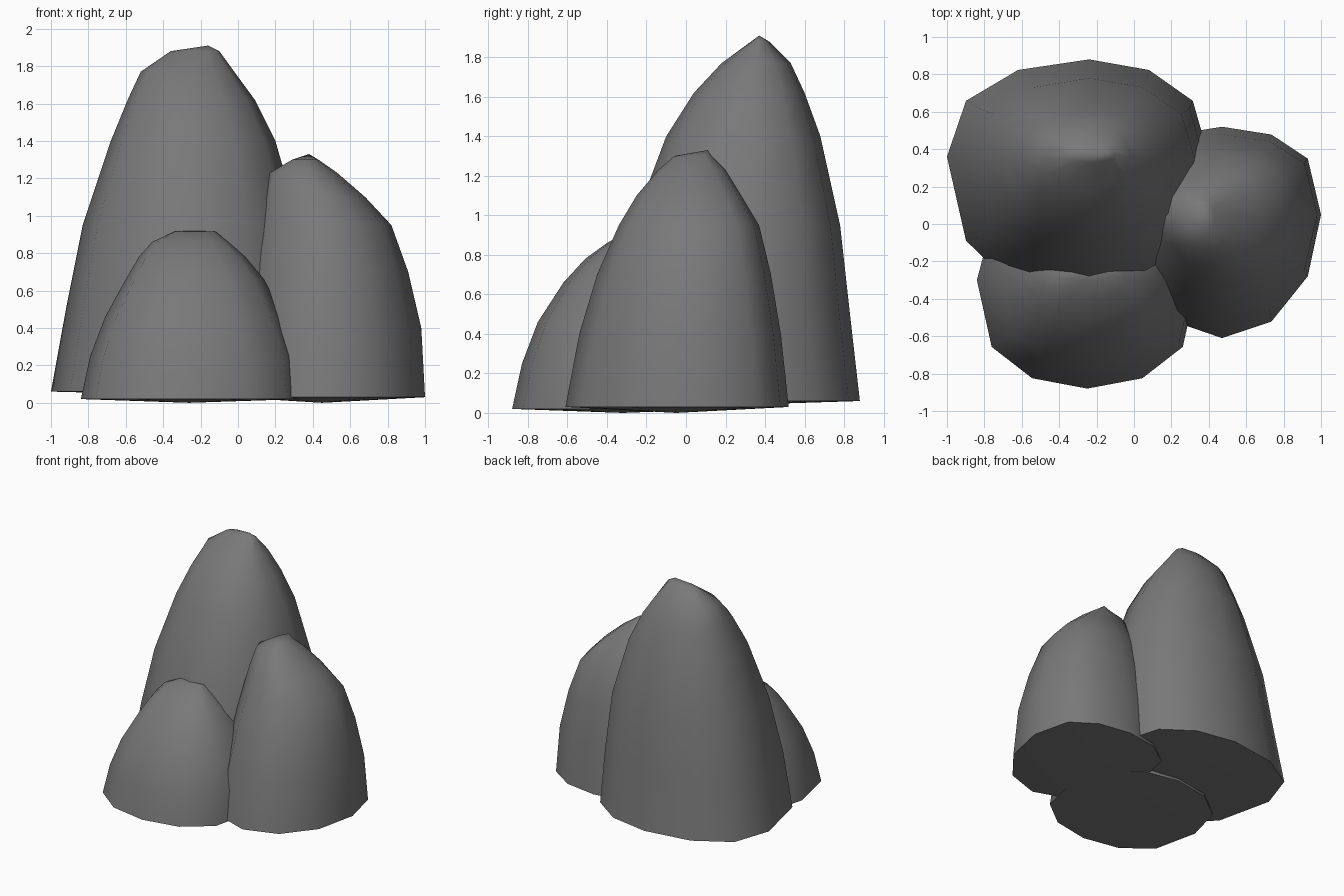
import bpy, bmesh, math

if "Cube" in bpy.data.objects:
    bpy.data.objects.remove(bpy.data.objects["Cube"])

SIDES = 12
grey = bpy.data.materials.new("dark_stone")
grey.diffuse_color = (0.19, 0.19, 0.19, 1)
grey.use_nodes = True
grey.node_tree.nodes["Principled BSDF"].inputs["Base Color"].default_value = grey.diffuse_color


def rock(name, cx, front, back, rings, apex, base):
    """Loft egg-shaped rings; each ring is z, left, right, front, back, centre y.
    cx places the widest front/back point; front and back set how square each half is."""
    bm = bmesh.new()
    loops = []
    for z, x0, x1, y0, y1, cy in rings:
        mx = min(max(cx, x0 + 0.4 * (x1 - x0)), x0 + 0.6 * (x1 - x0))
        loop = []
        for i in range(SIDES):
            a = 2 * math.pi * i / SIDES
            c, s = math.cos(a), math.sin(a)
            x = mx + c * ((x1 - mx) if c > 0 else (mx - x0))
            if s > 0:
                y = cy + (y1 - cy) * s ** back
            else:
                y = cy - (cy - y0) * (-s) ** front
            loop.append(bm.verts.new((x, y, z)))
        loops.append(loop)
    for lo, hi in zip(loops, loops[1:]):
        for i in range(SIDES):
            j = (i + 1) % SIDES
            bm.faces.new((lo[i], lo[j], hi[j], hi[i]))
    top, bottom = bm.verts.new(apex), bm.verts.new(base)
    for i in range(SIDES):
        j = (i + 1) % SIDES
        bm.faces.new((loops[-1][i], loops[-1][j], top))
        bm.faces.new((loops[0][j], loops[0][i], bottom))
    bmesh.ops.recalc_face_normals(bm, faces=bm.faces)
    mesh = bpy.data.meshes.new(name)
    bm.to_mesh(mesh)
    bm.free()
    mesh.materials.append(grey)
    obj = bpy.data.objects.new(name, mesh)
    bpy.context.collection.objects.link(obj)
    bpy.ops.object.select_all(action='DESELECT')
    obj.select_set(True)
    bpy.context.view_layer.objects.active = obj
    bpy.ops.object.shade_smooth_by_angle(angle=math.radians(50))


# tall rock at the back left
rock("tall_rock", -0.24, 0.85, 0.8, [
    (0.06, -1.00, 0.40, -0.45, 0.88, 0.36),
    (0.50, -0.92, 0.38, -0.39, 0.83, 0.33),
    (0.95, -0.83, 0.33, -0.27, 0.78, 0.33),
    (1.40, -0.68, 0.20, -0.10, 0.68, 0.33),
    (1.62, -0.59, 0.09, 0.04, 0.60, 0.34),
    (1.77, -0.52, -0.02, 0.18, 0.53, 0.36),
    (1.88, -0.36, -0.10, 0.33, 0.42, 0.37),
], (-0.16, 0.37, 1.91), (-0.24, 0.25, 0.04))

# medium rock on the right
rock("medium_rock", 0.47, 1.0, 0.65, [
    (0.03, -0.04, 1.00, -0.61, 0.52, 0.05),
    (0.40, 0.00, 0.98, -0.54, 0.48, 0.05),
    (0.70, 0.05, 0.91, -0.45, 0.43, 0.06),
    (0.95, 0.10, 0.82, -0.34, 0.37, 0.06),
    (1.10, 0.13, 0.68, -0.25, 0.28, 0.05),
    (1.23, 0.17, 0.53, -0.14, 0.20, 0.04),
    (1.30, 0.29, 0.43, -0.06, 0.13, 0.04),
], (0.38, 0.11, 1.33), (0.45, -0.05, 0.0))

# low rock at the front
rock("low_rock", -0.25, 0.7, 0.8, [
    (0.02, -0.84, 0.34, -0.88, 0.22, -0.30),
    (0.25, -0.79, 0.32, -0.83, 0.19, -0.30),
    (0.46, -0.71, 0.24, -0.75, 0.12, -0.30),
    (0.66, -0.60, 0.14, -0.62, 0.03, -0.30),
    (0.78, -0.53, 0.04, -0.51, -0.08, -0.30),
    (0.86, -0.46, -0.05, -0.40, -0.15, -0.29),
    (0.915, -0.34, -0.12, -0.30, -0.22, -0.27),
], (-0.24, -0.26, 0.92), (-0.26, -0.32, 0.0))
